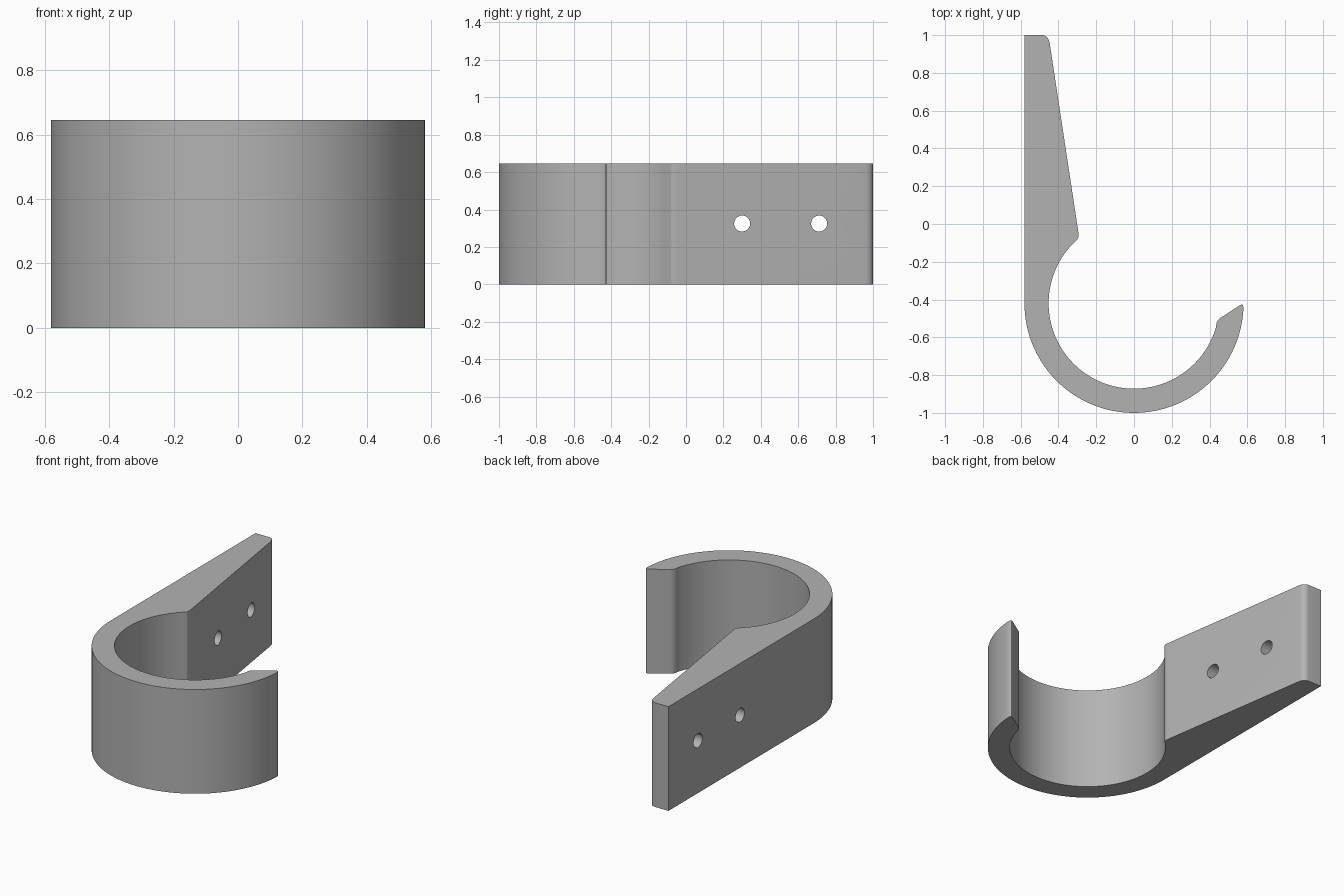
import bpy, bmesh, math
from mathutils import Vector

if "Cube" in bpy.data.objects:
    bpy.data.objects.remove(bpy.data.objects["Cube"])

H = 0.645                  # height of the extrusion
CX, CY = 0.0, -0.42        # hook centre
R_OUT, R_IN = 0.58, 0.452

grey = bpy.data.materials.new("light grey")
grey.diffuse_color = (0.45, 0.45, 0.45, 1)
grey.use_nodes = True
grey.node_tree.nodes["Principled BSDF"].inputs["Base Color"].default_value = grey.diffuse_color


def arc(r, a0, a1, n):
    """Points on the hook circle, angles in degrees."""
    angles = [math.radians(a0 + (a1 - a0) * i / n) for i in range(n + 1)]
    return [(CX + r * math.cos(a), CY + r * math.sin(a)) for a in angles]


def fillet(p0, corner, p1, n=6):
    """Rounded corner as a quadratic curve from p0 to p1."""
    p0, c, p1 = Vector(p0), Vector(corner), Vector(p1)
    ts = [i / n for i in range(n + 1)]
    return [tuple(p0 * (1 - t) ** 2 + c * 2 * t * (1 - t) + p1 * t * t) for t in ts]


# Outline: straight back, outer curve, lip, inner curve, tapered arm
outline = [(-0.58, 1.0)]
outline += arc(R_OUT, 180, 358, 72)
outline += fillet((0.578, -0.435), (0.576, -0.421), (0.562, -0.429), 4)
outline += fillet((0.458, -0.497), (0.440, -0.508), (0.436, -0.53))
outline += arc(R_IN, -16, -227, 80)
outline += fillet((-0.302, -0.083), (-0.289, -0.070), (-0.295, -0.040))
outline += fillet((-0.446, 0.955), (-0.453, 1.0), (-0.488, 1.0))

bm = bmesh.new()
face = bm.faces.new([bm.verts.new((x, y, 0)) for x, y in outline])
ext = bmesh.ops.extrude_face_region(bm, geom=[face])
top = [v for v in ext["geom"] if isinstance(v, bmesh.types.BMVert)]
bmesh.ops.translate(bm, verts=top, vec=(0, 0, H))
bmesh.ops.recalc_face_normals(bm, faces=bm.faces)
mesh = bpy.data.meshes.new("wall_hook")
bm.to_mesh(mesh)
bm.free()
hook = bpy.data.objects.new("wall_hook", mesh)
bpy.context.collection.objects.link(hook)
mesh.materials.append(grey)

# Screw holes through the arm
for i, y in enumerate((0.30, 0.712)):
    bpy.ops.mesh.primitive_cylinder_add(vertices=32, radius=0.043, depth=0.6,
                                        location=(-0.45, y, 0.325),
                                        rotation=(0, math.pi / 2, 0))
    cutter = bpy.context.object
    cutter.name = f"screw_hole_cutter_{i + 1}"
    cutter.data.materials.append(grey)
    cutter.hide_render = True
    cutter.hide_set(True)
    cut = hook.modifiers.new(f"screw_hole_{i + 1}", 'BOOLEAN')
    cut.operation = 'DIFFERENCE'
    cut.solver = 'EXACT'
    cut.object = cutter

# Smooth curved walls, sharp rims
bpy.ops.object.select_all(action='DESELECT')
bpy.context.view_layer.objects.active = hook
hook.select_set(True)
bpy.ops.object.shade_smooth_by_angle(angle=math.radians(30))
